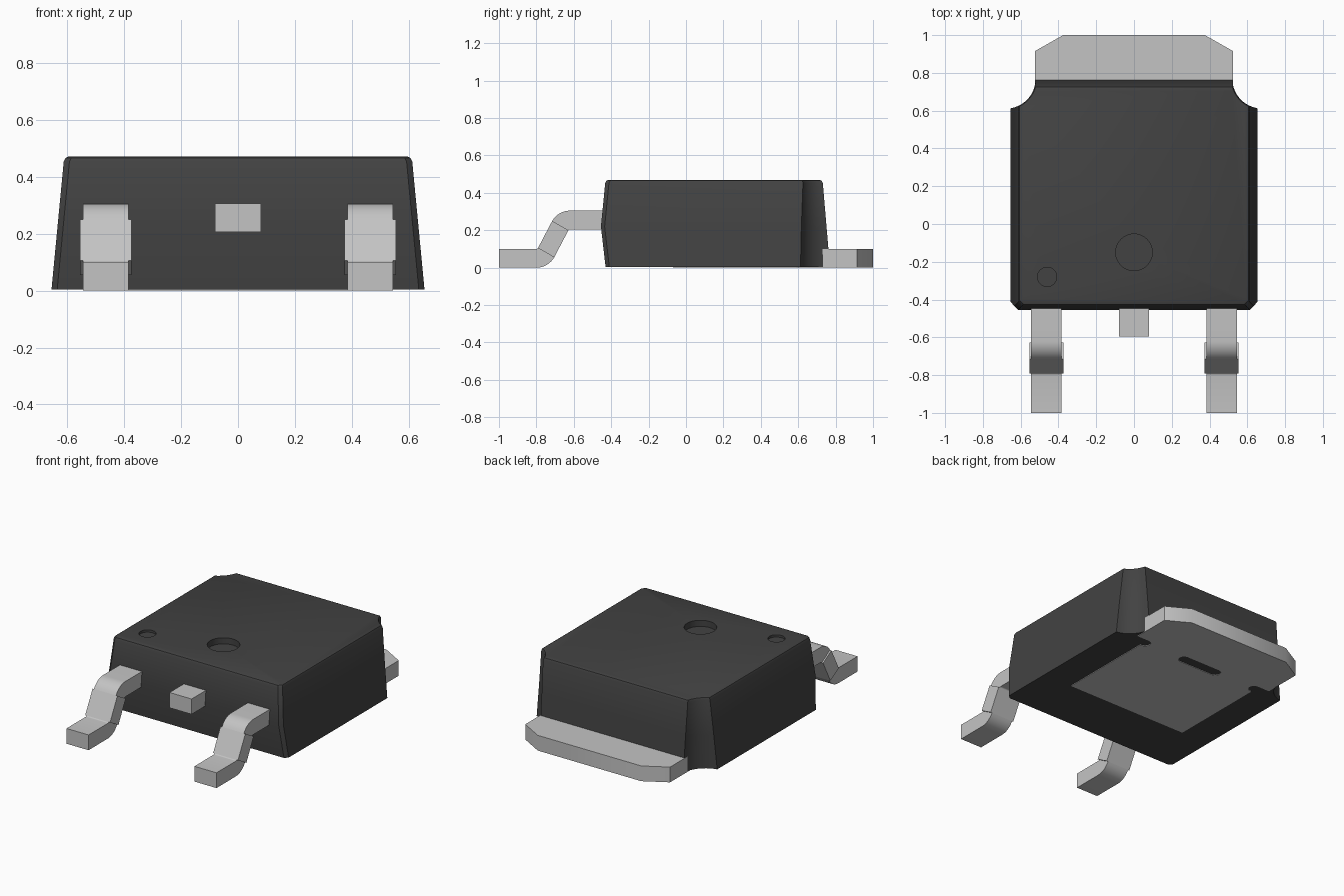
import bpy, bmesh, math
from mathutils import Vector

cube = bpy.data.objects.get("Cube")
if cube:
    bpy.data.objects.remove(cube, do_unlink=True)


def material(name, rgb, rough):
    m = bpy.data.materials.new(name)
    m.use_nodes = True
    m.diffuse_color = (*rgb, 1)
    bsdf = m.node_tree.nodes["Principled BSDF"]
    bsdf.inputs["Base Color"].default_value = (*rgb, 1)
    bsdf.inputs["Roughness"].default_value = rough
    return m


CHARCOAL = material("charcoal plastic", (0.055, 0.055, 0.055), 0.6)
METAL = material("light grey metal", (0.55, 0.55, 0.55), 0.5)


def finish(bm, name, mat):
    bmesh.ops.recalc_face_normals(bm, faces=bm.faces)
    me = bpy.data.meshes.new(name)
    bm.to_mesh(me)
    bm.free()
    ob = bpy.data.objects.new(name, me)
    bpy.context.collection.objects.link(ob)
    me.materials.append(mat)
    return ob


def select(ob):
    bpy.ops.object.select_all(action='DESELECT')
    ob.select_set(True)
    bpy.context.view_layer.objects.active = ob


def smooth(ob, angle=30):
    select(ob)
    bpy.ops.object.shade_smooth_by_angle(angle=math.radians(angle))


def prism(bm, points, offset):
    """Extrude a closed 3D outline along an offset."""
    f = bm.faces.new([bm.verts.new(p) for p in points])
    new = bmesh.ops.extrude_face_region(bm, geom=[f])["geom"]
    bmesh.ops.translate(bm, vec=Vector(offset),
                        verts=[v for v in new if isinstance(v, bmesh.types.BMVert)])


def arc(cx, cy, r, a0, a1, n=8):
    return [(cx + r * math.cos(math.radians(a0 + (a1 - a0) * i / n)),
             cy + r * math.sin(math.radians(a0 + (a1 - a0) * i / n))) for i in range(n + 1)]


def stadium(cx, cy, half_len, r):
    return arc(cx + half_len, cy, r, -90, 90) + arc(cx - half_len, cy, r, 90, 270)


def cut(ob, outline, z0, z1):
    """Cut a vertical prism out of an object."""
    bm = bmesh.new()
    prism(bm, [(x, y, z0) for x, y in outline], (0, 0, z1 - z0))
    cutter = finish(bm, "cutter", ob.data.materials[0])
    cutter.hide_render = True
    select(ob)
    mod = ob.modifiers.new("cut", 'BOOLEAN')
    mod.operation = 'DIFFERENCE'
    mod.solver = 'EXACT'
    mod.object = cutter
    bpy.ops.object.modifier_apply(modifier=mod.name)
    bpy.data.objects.remove(cutter, do_unlink=True)


# Moulded body: tapered sections with scooped rear corners
def body_ring(z, front, inset=0.0):
    w = 0.655 - 0.045 * z / 0.47 - inset
    back = 0.77 - 0.04 * z / 0.47 - inset
    front += inset
    cx, cy, r = 0.68, 0.77, 0.16 + inset
    a0 = 180 + math.degrees(math.acos((cx - w) / r))
    a1 = 180 + math.degrees(math.asin((cy - back) / r))
    half = [(w - 0.02, front), (w, front + 0.02)] + arc(cx, cy, r, a0, a1, 10)
    full = half + [(-x, y) for x, y in reversed(half)]
    return [(x, y, z) for x, y in full]


bm = bmesh.new()
sections = [body_ring(0.004, -0.43), body_ring(0.22, -0.455), body_ring(0.452, -0.432),
            body_ring(0.465, -0.43, 0.005), body_ring(0.47, -0.43, 0.015)]
rings = [[bm.verts.new(p) for p in s] for s in sections]
for lo, hi in zip(rings, rings[1:]):
    for i in range(len(lo)):
        j = (i + 1) % len(lo)
        bm.faces.new((lo[i], lo[j], hi[j], hi[i]))
bm.faces.new(rings[0])
bm.faces.new(rings[-1])
body = finish(bm, "body", CHARCOAL)

# Round ejector pit and orientation dimple in the top
cut(body, arc(0, -0.15, 0.097, 0, 352.5, 47), 0.43, 0.6)
cut(body, arc(-0.46, -0.28, 0.051, 0, 348.75, 31), 0.455, 0.6)
smooth(body)

# Heat tab: chamfered rear plate continuing as the pad under the body
half = [(0.445, -0.07), (0.445, 0.62), (0.525, 0.62), (0.525, 0.915), (0.375, 1.0)]
outline = half + [(-x, y) for x, y in reversed(half)]
bm = bmesh.new()
prism(bm, [(x, y, 0) for x, y in outline], (0, 0, 0.1))
tab = finish(bm, "heat_tab", METAL)
cut(tab, stadium(0, 0.625, 0.125, 0.035), -0.1, 0.2)
for side in (-1, 1):
    cut(tab, stadium(side * 0.535, 0.625, 0.1, 0.035), -0.1, 0.2)
smooth(tab)

# Bent leads: foot, wider ramp, shoulder (profiles in y, z)
LOW, HIGH = (-0.80, 0.11), (-0.62, 0.195)
low_out, low_in = arc(*LOW, 0.11, -90, -30), arc(*LOW, 0.01, -90, -30, 3)
high_out, high_in = arc(*HIGH, 0.11, 90, 150), arc(*HIGH, 0.01, 90, 150, 3)
foot = [(-1.0, 0.0)] + low_out + low_in[::-1] + [(-1.0, 0.1)]
ramp = [low_out[-1], high_in[-1], high_out[-1], low_in[-1]]
shoulder = [(-0.40, 0.305)] + high_out + high_in[::-1] + [(-0.40, 0.205)]

for side, name in ((1, "left_lead"), (-1, "right_lead")):
    bm = bmesh.new()
    for profile, width in ((foot, 0.16), (ramp, 0.18), (shoulder, 0.16)):
        x0 = side * 0.464 - width / 2
        prism(bm, [(x0, y, z) for y, z in profile], (width, 0, 0))
    smooth(finish(bm, name, METAL))

# Cropped centre lead
bm = bmesh.new()
prism(bm, [(-0.08, y, z) for y, z in
           ((-0.595, 0.205), (-0.40, 0.205), (-0.40, 0.305), (-0.595, 0.305))], (0.16, 0, 0))
finish(bm, "centre_lead", METAL)
